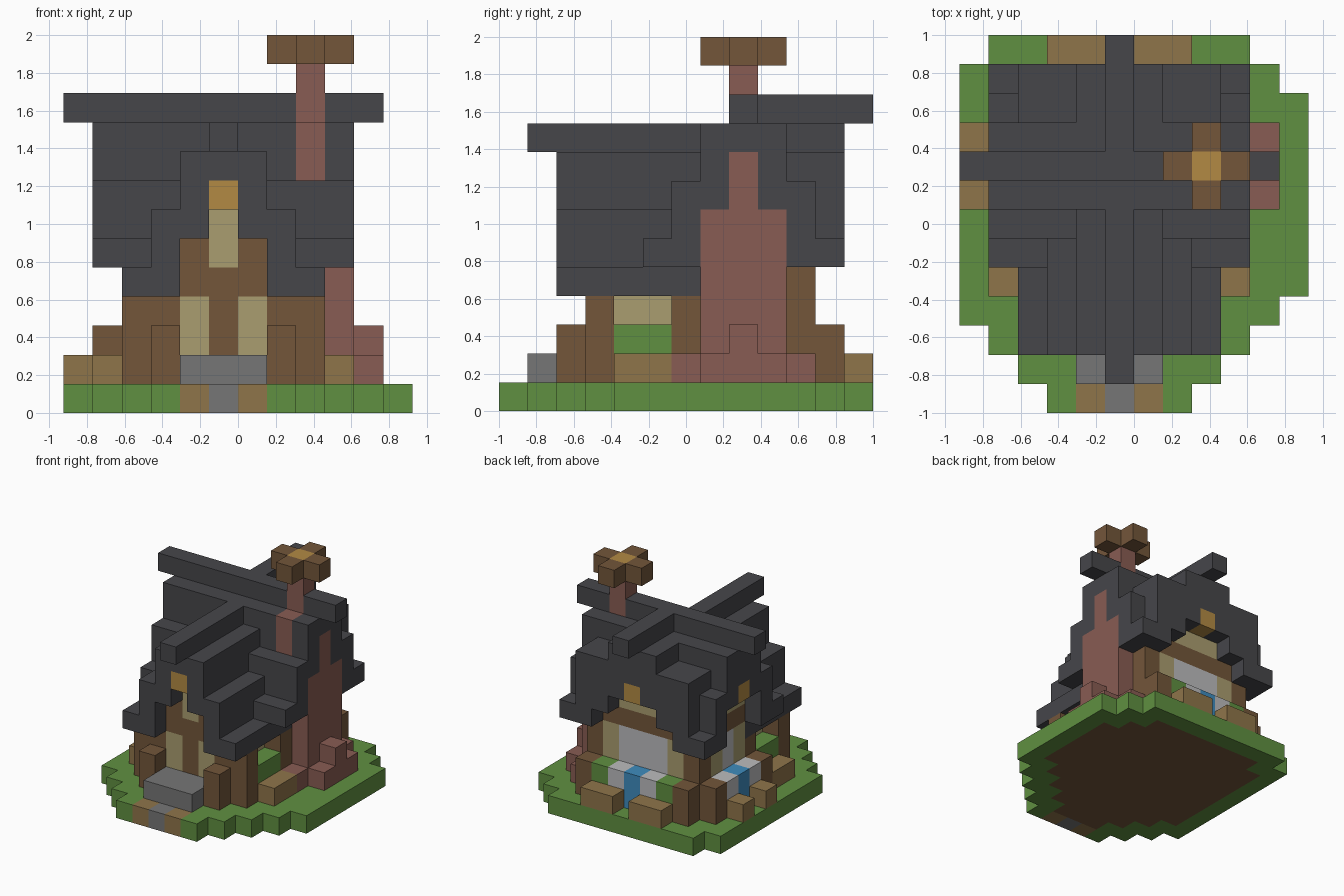
import bpy, bmesh

cube = bpy.data.objects.get("Cube")
if cube:
    bpy.data.objects.remove(cube, do_unlink=True)

U = 2 / 13          # size of one block
MID, RIDGE = 5, 8   # column of the front-back ridge, row of the cross ridge

COLOURS = {
    "charcoal": (70, 70, 74), "brown": (115, 86, 58), "grass": (96, 144, 65),
    "brick": (137, 92, 83), "tan": (170, 158, 112), "gold": (178, 138, 68),
    "light_wood": (143, 117, 74), "stone": (118, 118, 118),
    "pale_grey": (188, 188, 190), "blue": (62, 140, 190),
}


def linear(c):
    c /= 255
    return c / 12.92 if c <= 0.04045 else ((c + 0.055) / 1.055) ** 2.4


materials = {}
for label, rgb in COLOURS.items():
    m = bpy.data.materials.new(label)
    m.use_nodes = True
    value = (*[linear(c) for c in rgb], 1)
    m.diffuse_color = value
    m.node_tree.nodes["Principled BSDF"].inputs["Base Color"].default_value = value
    materials[label] = m
names = list(COLOURS)

blocks = {}


def span(r):
    return range(r, r + 1) if isinstance(r, int) else range(r[0], r[1] + 1)


def fill(part, colour, x, y, z):
    """Fill an inclusive range of blocks; a later fill replaces an earlier one."""
    for i in span(x):
        for j in span(y):
            for k in span(z):
                blocks[i, j, k] = (part, colour)


def clear(x, y, z):
    for i in span(x):
        for j in span(y):
            for k in span(z):
                blocks.pop((i, j, k), None)


def both(part, colour, d, y, z):
    """Fill the same blocks on each side of the middle column."""
    for s in (-1, 1):
        fill(part, colour, MID + s * d, y, z)


# Ground with stepped outline
rows = [(3, 7), (2, 8), (1, 9), (0, 10)] + [(0, 11)] * 7 + [(0, 10), (1, 9)]
for j, r in enumerate(rows):
    fill("ground", "grass", r, j, 0)
both("path", "light_wood", 1, 0, 0)
fill("path", "stone", MID, 0, 0)
fill("front_step", "stone", (4, 6), (1, 2), 1)

# Walls
fill("walls", "brown", (3, 7), (3, 10), (1, 5))
fill("walls", "brown", (2, 8), (6, 10), (1, 4))
fill("walls", "brown", (2, 8), (7, 9), (5, 7))
fill("walls", "brown", (4, 6), (3, 10), (6, 7))
both("walls", "tan", 2, (4, 5), (2, 3))

# Front door surround and gable
both("door_panels", "tan", 1, 3, (2, 3))
fill("front_gable", "tan", MID, 3, (5, 6))

# Back wall with window
both("back_wall_panels", "tan", 2, 10, (3, 4))
fill("back_window", "pale_grey", (4, 6), 10, (3, 4))

# Side wall with window
for j, colour in ((7, "tan"), (8, "pale_grey"), (9, "tan")):
    fill("side_window", colour, 2, j, (3, 4))
fill("side_gable", "tan", 2, (7, 9), 6)

# Corner posts
both("posts", "brown", 2, 2, (1, 2))
both("posts", "brown", 3, 3, (1, 3))
both("posts", "brown", 3, 11, (1, 2))
for j in (6, 10):
    fill("posts", "brown", 1, j, (1, 2))

# Bushes and planters beside the front wing
both("bushes", "grass", 3, (4, 5), (1, 2))
both("planters", "light_wood", 4, (4, 5), 1)

# Window ledges and their planters
ledge = ["grass", "pale_grey", "blue", "pale_grey", "grass"]
for n, colour in enumerate(ledge):
    fill("back_ledge", colour, 3 + n, 11, (1, 2))
for n, colour in enumerate(ledge[1:4]):
    fill("side_ledge", colour, 1, 7 + n, (1, 2))
for r in ((3, 4), (6, 7)):
    fill("planters", "light_wood", r, 12, 1)
for j in (7, 9):
    fill("planters", "light_wood", 0, j, 1)

# Main roof, stepping down from the cross ridge
for o, z in enumerate([(8, 9), (7, 9), (5, 7), 5]):
    for s in (-1, 1):
        fill("main_roof", "charcoal", (1, 9), RIDGE + s * o, z)

# Front gable roof
for d, z in enumerate([8, (6, 8), (4, 6), 4]):
    both("front_roof", "charcoal", d, (2, 6), z)

# Back gable roof with its arch
clear((3, 7), 11, (5, 7))
fill("back_wall_beam", "brown", (3, 7), 10, 5)
fill("back_gable", "tan", (4, 6), 10, (6, 7))
for d, z in enumerate([(8, 9), (7, 9), (6, 8), (5, 8)]):
    both("back_roof", "charcoal", d, (10, 11), z)

# Ridge beams
fill("cross_ridge", "charcoal", (0, 10), RIDGE, 10)
fill("back_ridge", "charcoal", MID, (8, 12), 10)
fill("front_ridge", "charcoal", MID, (1, 7), 9)

# Gable lanterns
fill("front_lantern", "gold", MID, 2, 7)
fill("back_lantern", "gold", MID, (10, 11), 7)
fill("side_lantern", "gold", (1, 2), RIDGE, 7)

# Chimney
fill("chimney", "brick", 9, (6, 10), 1)
fill("chimney", "brick", (9, 10), (7, 9), 1)
fill("chimney", "brick", 10, RIDGE, 2)
fill("chimney", "brick", 9, (7, 9), (2, 6))
fill("chimney", "brick", 9, RIDGE, (7, 8))
fill("chimney", "brick", 8, (7, 8), (8, 9))
fill("chimney", "brick", 8, RIDGE, (10, 11))
fill("chimney_cap", "brown", (7, 9), RIDGE, 12)
fill("chimney_cap", "brown", 8, (7, 9), 12)
fill("chimney_cap", "gold", 8, RIDGE, 12)


def inner_ground(i, j):
    return all((i + a, j + b, 0) in blocks for a in (-1, 0, 1) for b in (-1, 0, 1))


def build(part):
    """Make one object from the open faces of a part's blocks."""
    bm = bmesh.new()
    used = []
    for (i, j, k), (owner, colour) in blocks.items():
        if owner != part:
            continue
        for axis in range(3):
            for s in (0, 1):
                beside = [i, j, k]
                beside[axis] += 2 * s - 1
                if tuple(beside) in blocks:
                    continue
                corners = []
                for a, b in ((0, 0), (1, 0), (1, 1), (0, 1)):
                    p = [i, j, k]
                    p[axis] += s
                    p[(axis + 1) % 3] += a
                    p[(axis + 2) % 3] += b
                    corners.append(((p[0] - 6) * U, (p[1] - 6.5) * U, p[2] * U))
                if s == 0:
                    corners.reverse()
                face = bm.faces.new([bm.verts.new(c) for c in corners])
                # Bare soil under the middle of the ground
                soil = part == "ground" and axis == 2 and s == 0 and inner_ground(i, j)
                tint = "brown" if soil else colour
                if tint not in used:
                    used.append(tint)
                face.material_index = used.index(tint)
    bmesh.ops.remove_doubles(bm, verts=bm.verts, dist=U / 100)
    mesh = bpy.data.meshes.new(part)
    bm.to_mesh(mesh)
    bm.free()
    for tint in used:
        mesh.materials.append(materials[tint])
    bpy.context.collection.objects.link(bpy.data.objects.new(part, mesh))


for part in dict.fromkeys(owner for owner, _ in blocks.values()):
    build(part)
